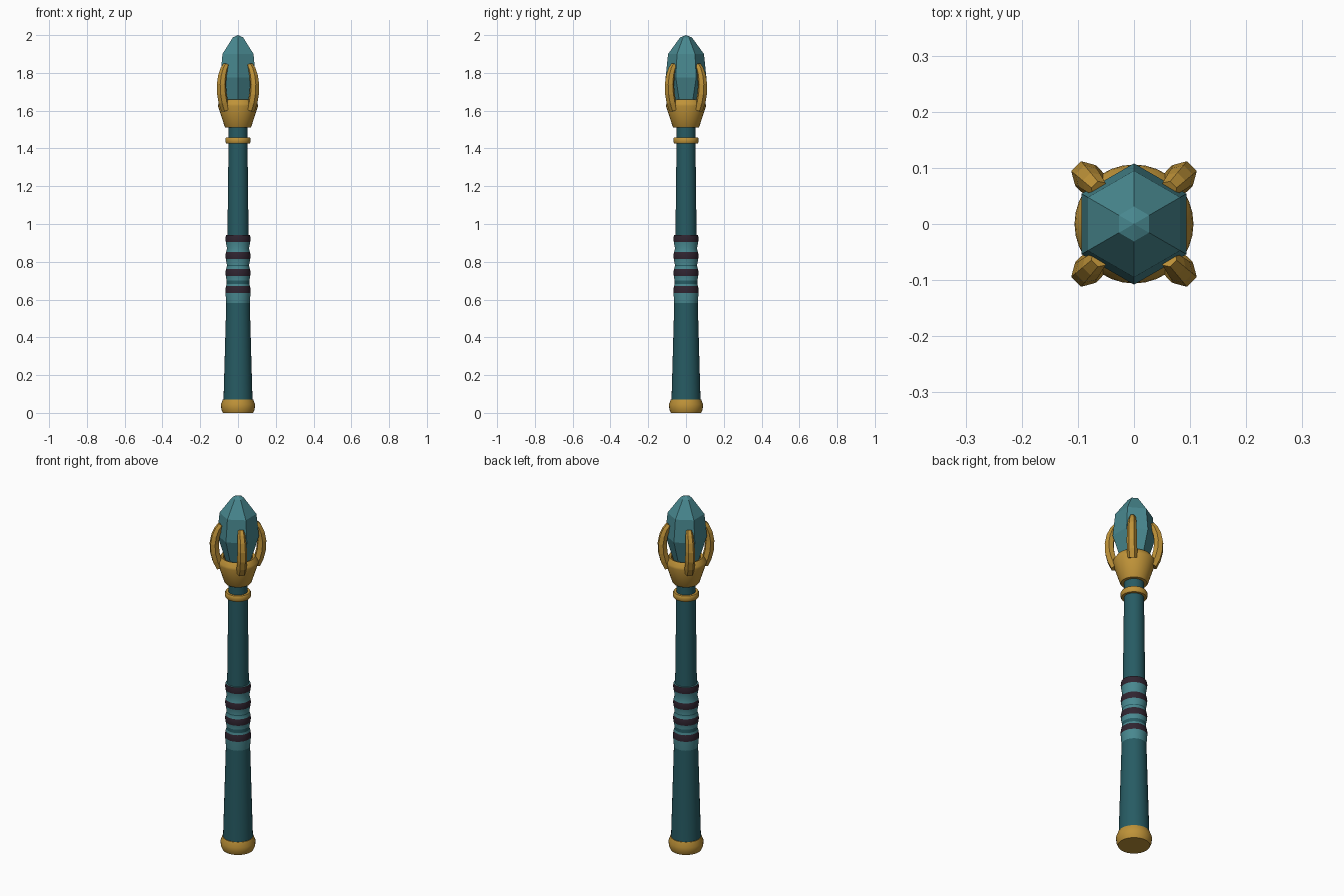
import bpy, bmesh, math
from mathutils import Vector

if "Cube" in bpy.data.objects:
    bpy.data.objects.remove(bpy.data.objects["Cube"])


def mat(name, rgb):
    m = bpy.data.materials.new(name)
    m.diffuse_color = (*rgb, 1)
    m.use_nodes = True
    m.node_tree.nodes["Principled BSDF"].inputs["Base Color"].default_value = m.diffuse_color
    return m


GOLD = mat("gold", (0.52, 0.29, 0.04))
DEEP = mat("deep teal", (0.020, 0.105, 0.125))
TEAL = mat("light teal", (0.065, 0.245, 0.275))
DARK = mat("dark plum", (0.030, 0.018, 0.030))


def loft(name, rings, mats, smooth, segment_mat=None):
    """Skin a list of vertex rings; a one-point ring makes a tip. Open ends get caps."""
    bm = bmesh.new()
    vr = [[bm.verts.new(p) for p in ring] for ring in rings]
    for s, (a, b) in enumerate(zip(vr, vr[1:])):
        n = max(len(a), len(b))
        for i in range(n):
            j = (i + 1) % n
            if len(a) == 1:
                f = bm.faces.new((a[0], b[j], b[i]))
            elif len(b) == 1:
                f = bm.faces.new((a[i], a[j], b[0]))
            else:
                f = bm.faces.new((a[i], a[j], b[j], b[i]))
            f.smooth = smooth
            f.material_index = segment_mat(s) if segment_mat else 0
    for ring in (vr[0], vr[-1]):
        if len(ring) > 2:
            bm.faces.new(ring)
    bmesh.ops.recalc_face_normals(bm, faces=bm.faces)
    me = bpy.data.meshes.new(name)
    bm.to_mesh(me)
    bm.free()
    for m in mats:
        me.materials.append(m)
    if smooth:
        me.set_sharp_from_angle(angle=math.radians(30))
    ob = bpy.data.objects.new(name, me)
    bpy.context.collection.objects.link(ob)
    return ob


def lathe(name, profile, mats, n=32, smooth=True, phase=0.0, segment_mat=None):
    rings = []
    for r, z in profile:
        if r == 0:
            rings.append([(0, 0, z)])
        else:
            rings.append([(r * math.cos(phase + math.tau * i / n),
                           r * math.sin(phase + math.tau * i / n), z) for i in range(n)])
    return loft(name, rings, mats, smooth, segment_mat)


# Foot cap and tapering shaft
lathe("foot_cap", [(0.080, 0), (0.088, 0.018), (0.090, 0.045), (0.080, 0.072), (0.070, 0.072)], [GOLD])
lathe("shaft", [(0.077, 0.06), (0.062, 0.59), (0.056, 0.93), (0.050, 1.44), (0.050, 1.53)], [DEEP])

# Wrapped grip: dark bands bulge, teal gaps are waisted
grip = [(0.062, 0.58), (0.0665, 0.635)]
for k in range(4):
    z = 0.635 + 0.09 * k
    grip += [(0.0665, z + 0.018), (0.0635, z + 0.036)]
    if k < 3:
        grip += [(0.058, z + 0.055), (0.0645, z + 0.09)]
grip.append((0.050, 0.942))
lathe("grip", grip, [TEAL, DARK],
      segment_mat=lambda s: 1 if s >= 1 and (s - 1) % 4 < 2 else 0)

# Collar ring
lathe("collar_ring", [(0.045, 1.427), (0.063, 1.427), (0.067, 1.434), (0.067, 1.452),
                      (0.063, 1.459), (0.045, 1.459)], [GOLD])

# Cup holding the crystal
lathe("cup", [(0.066, 1.51), (0.071, 1.517), (0.106, 1.625), (0.104, 1.637), (0.088, 1.66),
              (0.076, 1.655), (0.068, 1.63), (0, 1.62)], [GOLD])

# Six-sided crystal
lathe("crystal", [(0.062, 1.625), (0.108, 1.775), (0.095, 1.90), (0.031, 1.988), (0, 2.0)],
      [TEAL], n=6, smooth=False, phase=math.pi / 2)

# Four curved claws on the diagonals: (distance from axis, height, thickness)
path = [(0.092, 1.605, 0.025), (0.110, 1.645, 0.026), (0.121, 1.69, 0.026), (0.124, 1.74, 0.025),
        (0.117, 1.785, 0.023), (0.104, 1.82, 0.020), (0.088, 1.843, 0.016)]
for c in range(4):
    a = math.pi / 4 + c * math.pi / 2
    out, side = Vector((math.cos(a), math.sin(a), 0)), Vector((-math.sin(a), math.cos(a), 0))
    rings = []
    for k, (r, z, t) in enumerate(path):
        p, q = path[max(k - 1, 0)], path[min(k + 1, len(path) - 1)]
        tangent = (out * (q[0] - p[0]) + Vector((0, 0, q[1] - p[1]))).normalized()
        normal = side.cross(tangent)
        centre = out * r + Vector((0, 0, z))
        rings.append([centre + t * (normal * math.cos(w) + side * math.sin(w))
                      for w in (math.pi / 6 + i * math.pi / 3 for i in range(6))])
    loft(f"claw_{c + 1}", rings, [GOLD], False)
